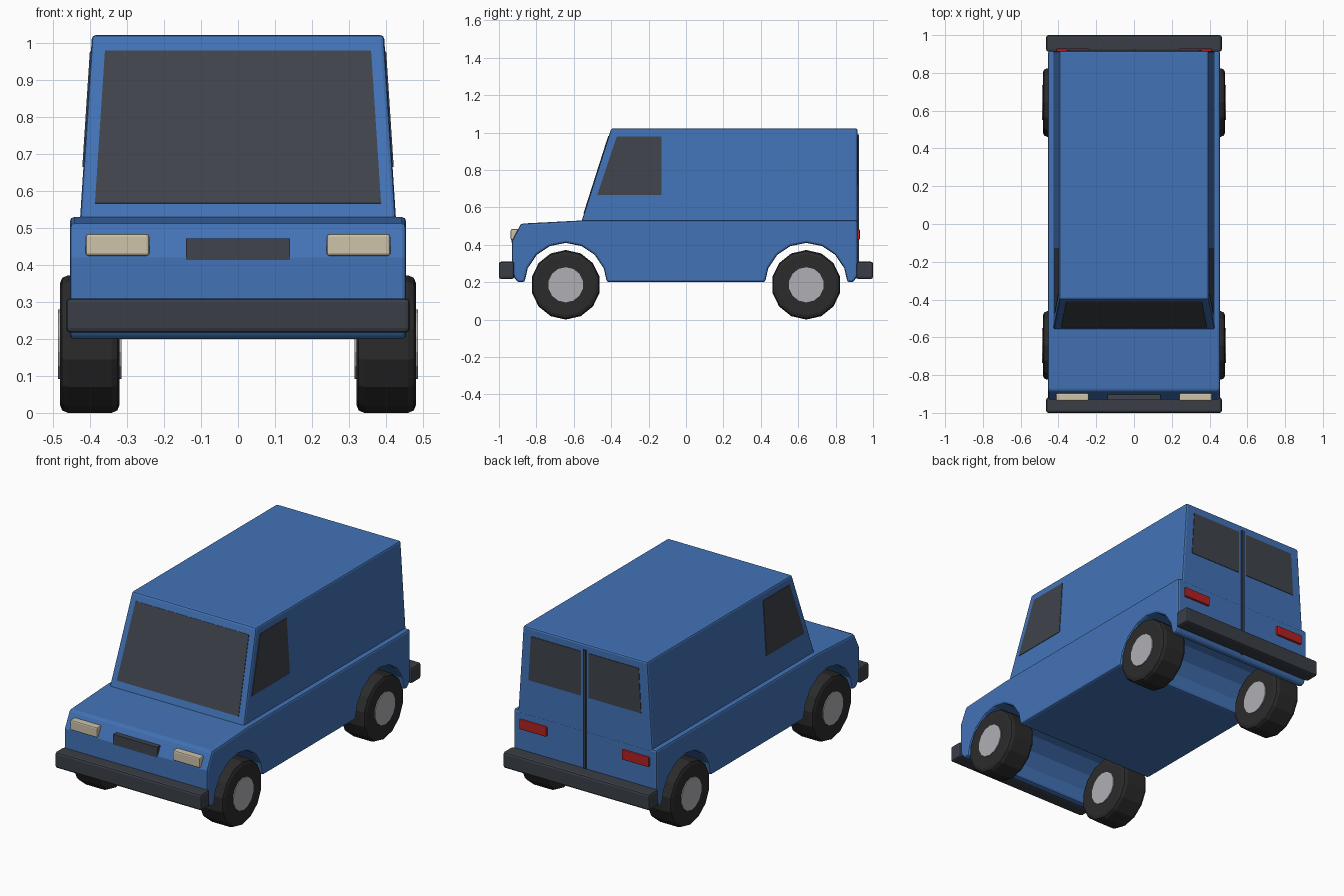
import bpy, bmesh, math
from mathutils import Vector

if "Cube" in bpy.data.objects:
    bpy.data.objects.remove(bpy.data.objects["Cube"])


def material(name, rgb):
    m = bpy.data.materials.new(name)
    m.diffuse_color = (*rgb, 1)
    m.use_nodes = True
    m.node_tree.nodes["Principled BSDF"].inputs["Base Color"].default_value = m.diffuse_color
    return m


BLUE = material("blue paint", (0.055, 0.17, 0.47))
GLASS = material("dark glass", (0.050, 0.057, 0.071))
TRIM = material("bumper grey", (0.042, 0.049, 0.062))
RUBBER = material("tyre rubber", (0.024, 0.024, 0.024))
METAL = material("hub metal", (0.43, 0.43, 0.46))
CREAM = material("headlight cream", (0.62, 0.55, 0.40))
RED = material("tail light red", (0.45, 0.015, 0.015))


def make(name, rings, mat, bevel=0.0, segments=2):
    """Closed solid lofted through rings that have equal point counts."""
    bm = bmesh.new()
    vs = [[bm.verts.new(p) for p in ring] for ring in rings]
    n = len(vs[0])
    for a, b in zip(vs, vs[1:]):
        for i in range(n):
            bm.faces.new((a[i], a[(i + 1) % n], b[(i + 1) % n], b[i]))
    bm.faces.new(vs[0][::-1])
    bm.faces.new(vs[-1])
    bmesh.ops.recalc_face_normals(bm, faces=bm.faces)
    mesh = bpy.data.meshes.new(name)
    bm.to_mesh(mesh)
    bm.free()
    mesh.materials.append(mat)
    ob = bpy.data.objects.new(name, mesh)
    bpy.context.collection.objects.link(ob)
    if bevel:
        mod = ob.modifiers.new("edge rounding", "BEVEL")
        mod.width = bevel
        mod.segments = segments
        mod.limit_method = "ANGLE"
        mod.angle_limit = math.radians(40)
    return ob


def box(name, x, y, z, mat, bevel=0.0):
    rings = [[(x[0], y[0], h), (x[1], y[0], h), (x[1], y[1], h), (x[0], y[1], h)] for h in z]
    return make(name, rings, mat, bevel)


def plate(name, corners, normal, mat):
    """Thin pane standing slightly proud of a surface."""
    step = Vector(normal).normalized() * 0.003
    pts = [Vector(c) for c in corners]
    return make(name, [[p - step for p in pts], [p + step for p in pts]], mat)


WHEEL_Y, WHEEL_Z = 0.643, 0.186
BELT, ROOF = 0.53, 1.022


def arch(cy):
    """Wheel arch outline from front to back."""
    pts = [(cy - 0.22, 0.2)]
    for k in range(1, 8):
        a = math.pi - k * math.pi / 8
        pts.append((cy + 0.22 * math.cos(a), 0.19 + 0.22 * math.sin(a)))
    return pts + [(cy + 0.22, 0.2)]


# Lower body: side profile with open wheel arches
profile = ([(-0.93, 0.42), (-0.93, 0.24), (-0.90, 0.2)] + arch(-WHEEL_Y) + arch(WHEEL_Y)
           + [(0.895, 0.2), (0.917, 0.235), (0.917, BELT), (-0.555, BELT), (-0.883, 0.513)])
make("lower_body", [[(x, y, z) for y, z in profile] for x in (-0.455, 0.455)], BLUE, 0.012)


# Cabin: tapered upper body with raked front
def half_width(z):
    return 0.427 + (z - BELT) / (ROOF - BELT) * (0.395 - 0.427)


def front_y(z):
    return -0.557 + (z - BELT) / (ROOF - BELT) * 0.157


def cabin_ring(z):
    w, f = half_width(z), front_y(z)
    return [(-w, f, z), (w, f, z), (w, 0.917, z), (-w, 0.917, z)]


make("cabin", [cabin_ring(BELT - 0.02), cabin_ring(ROOF)], BLUE, 0.010)

# Windscreen
lo, hi = 0.567, 0.98
plate("windscreen", [(-0.387, front_y(lo), lo), (0.387, front_y(lo), lo),
                     (0.360, front_y(hi), hi), (-0.360, front_y(hi), hi)],
      (0, -0.49, 0.157), GLASS)

for s, side in ((-1, "left"), (1, "right")):
    # Door window
    lo, hi = 0.665, 0.978
    plate(f"{side}_door_window",
          [(s * half_width(z), y, z) for y, z in
           ((-0.475, lo), (-0.13, lo), (-0.13, hi), (-0.370, hi))],
          (s, 0, 0.065), GLASS)
    # Rear door window
    plate(f"{side}_rear_window",
          [(s * 0.025, 0.917, 0.72), (s * 0.358, 0.917, 0.72),
           (s * 0.343, 0.917, 0.975), (s * 0.025, 0.917, 0.975)],
          (0, 1, 0), GLASS)
    # Lamps
    xs = sorted((s * 0.24, s * 0.412))
    box(f"{side}_headlight", xs, (-0.937, -0.895), (0.425, 0.484), CREAM, 0.007)
    box(f"{side}_tail_light", xs, (0.90, 0.929), (0.427, 0.483), RED, 0.005)
    # Wheels: tyre and hub
    for e, end in ((-1, "front"), (1, "rear")):
        def disc(x, r):
            return [(s * x, e * WHEEL_Y + r * math.sin(k * math.tau / 14),
                     WHEEL_Z - r * math.cos(k * math.tau / 14)) for k in range(14)]
        make(f"{end}_{side}_tyre", [disc(0.32, 0.186), disc(0.482, 0.186)], RUBBER, 0.022)
        make(f"{end}_{side}_hub", [disc(0.315, 0.094), disc(0.487, 0.094)], METAL)

# Grille and rear door seam
box("grille", (-0.14, 0.14), (-0.933, -0.89), (0.413, 0.472), GLASS)
box("rear_door_seam", (-0.008, 0.008), (0.90, 0.925), (0.22, 0.99), TRIM)

# Bumpers
box("front_bumper", (-0.465, 0.465), (-1.0, -0.918), (0.217, 0.31), TRIM, 0.012)
box("rear_bumper", (-0.465, 0.465), (0.912, 1.0), (0.217, 0.31), TRIM, 0.012)
